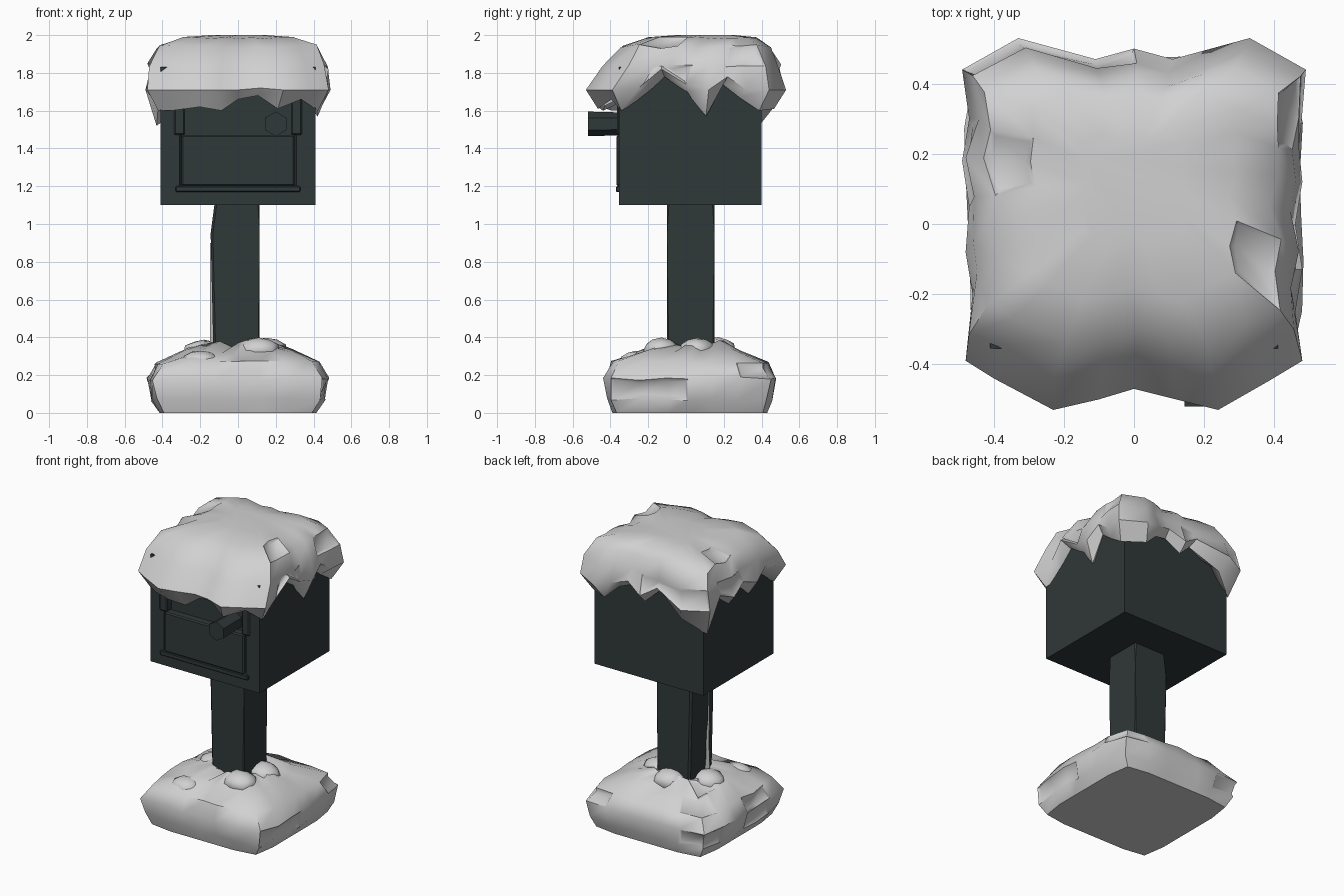
import bpy, bmesh, math, random
from mathutils import Vector

if "Cube" in bpy.data.objects:
    bpy.data.objects.remove(bpy.data.objects["Cube"], do_unlink=True)
rng = random.Random(4)


def material(name, colour):
    mat = bpy.data.materials.new(name)
    mat.use_nodes = True
    mat.diffuse_color = (*colour, 1)
    mat.node_tree.nodes["Principled BSDF"].inputs["Base Color"].default_value = (*colour, 1)
    return mat


snow = material("snow grey", (0.64, 0.64, 0.64))
slate = material("dark slate", (0.03, 0.04, 0.04))


def finish(bm, name, mat, angle=30):
    bmesh.ops.recalc_face_normals(bm, faces=bm.faces)
    mesh = bpy.data.meshes.new(name)
    bm.to_mesh(mesh)
    bm.free()
    obj = bpy.data.objects.new(name, mesh)
    bpy.context.collection.objects.link(obj)
    mesh.materials.append(mat)
    bpy.ops.object.select_all(action='DESELECT')
    obj.select_set(True)
    bpy.context.view_layer.objects.active = obj
    bpy.ops.object.shade_smooth_by_angle(angle=math.radians(angle))
    return obj


def loft(rings):
    """Skin a stack of equal-sized rings and close both ends."""
    bm = bmesh.new()
    loops = [[bm.verts.new(p) for p in ring] for ring in rings]
    count = len(loops[0])
    for low, high in zip(loops, loops[1:]):
        for i in range(count):
            j = (i + 1) % count
            bm.faces.new((low[i], low[j], high[j], high[i]))
    bm.faces.new(loops[0][::-1])
    bm.faces.new(loops[-1])
    return bm


def gouge(bm, amount, low, high):
    """Press a few long shallow gouges into the snow between two heights."""
    bmesh.ops.recalc_face_normals(bm, faces=bm.faces)
    faces = [f for f in bm.faces if len(f.verts) == 4
             and low < f.calc_center_median().z < high]
    for start in rng.sample(range(len(faces) - 2), amount):
        run = [f for f in faces[start:start + rng.choice((2, 3))] if f.is_valid]
        bmesh.ops.inset_region(bm, faces=run, thickness=0.02, depth=-0.012)


def box(name, mat, lo, hi, bevel=0.008):
    bm = bmesh.new()
    bmesh.ops.create_cube(bm, size=1)
    lo, hi = Vector(lo), Vector(hi)
    for v in bm.verts:
        v.co = Vector([(lo[k] + hi[k]) / 2 + v.co[k] * (hi[k] - lo[k]) for k in range(3)])
    bmesh.ops.bevel(bm, geom=bm.edges[:], offset=bevel, segments=1, affect='EDGES')
    return finish(bm, name, mat)


# Mailbox body with a stepped opening in the front
body_bm = bmesh.new()
bmesh.ops.create_cube(body_bm, size=1)
for v in body_bm.verts:
    v.co = (v.co.x * 0.82, 0.022 + v.co.y * 0.755, 1.465 + v.co.z * 0.73)
front = min(body_bm.faces, key=lambda f: f.calc_center_median().y)
bmesh.ops.inset_region(body_bm, faces=[front], thickness=0.1, use_even_offset=True)
bmesh.ops.inset_region(body_bm, faces=[front], thickness=0.015, depth=-0.04)
finish(body_bm, "mailbox_body", slate)

# Front door panel, sill and slot
box("door_panel", slate, (-0.3, -0.368, 1.2), (0.3, -0.3, 1.47))
box("door_sill", slate, (-0.33, -0.37, 1.17), (0.33, -0.33, 1.2), 0.004)
for side, label in ((-1, "right"), (1, "left")):
    inner, outer = sorted((side * 0.28, side * 0.34))
    box(label + "_slot_cheek", slate, (inner, -0.365, 1.47), (outer, -0.31, 1.7))

# Short six-sided peg beside the slot
peg = bmesh.new()
bmesh.ops.create_cone(peg, cap_ends=True, segments=6, radius1=0.065, radius2=0.06, depth=0.2)
for v in peg.verts:
    v.co = (0.2 + v.co.x, -0.42 + v.co.z, 1.53 + v.co.y)
finish(peg, "flag_peg", slate)

# Post, tapering slightly to one side
post = []
for z, left, right in ((0.1, -0.125, 0.115), (0.95, -0.145, 0.115), (1.14, -0.12, 0.115)):
    post.append([(left, -0.1, z), (right, -0.1, z), (right, 0.15, z), (left, 0.15, z)])
post_bm = loft(post)
upright = [e for e in post_bm.edges if abs(e.verts[0].co.z - e.verts[1].co.z) > 0.1]
bmesh.ops.bevel(post_bm, geom=upright, offset=0.012, segments=1, affect='EDGES')
finish(post_bm, "post", slate)

# Sliver of snow clinging to the side of the post
sliver = [[(-0.12, -0.04 - w, z), (x, -0.04, z), (-0.12, -0.04 + w, z)]
          for z, w, x in ((0.3, 0.05, -0.15), (0.5, 0.03, -0.147),
                          (0.62, 0.04, -0.147), (0.9, 0.01, -0.148))]
finish(loft(sliver), "post_snow", snow)

# Snow cap outline: x, y and the height of the ragged hem
rim = [(-.48, -.39, 1.6), (-.4, -.44, 1.6), (-.23, -.53, 1.62), (-.1, -.5, 1.6),
       (0, -.47, 1.66), (.12, -.5, 1.68), (.24, -.53, 1.61), (.38, -.45, 1.66),
       (.48, -.39, 1.6), (.46, -.25, 1.68), (.48, -.13, 1.78), (.46, 0, 1.7),
       (.48, .12, 1.57), (.47, .22, 1.74), (.48, .32, 1.67), (.49, .44, 1.6),
       (.33, .53, 1.61), (.22, .5, 1.7), (.11, .47, 1.73), (0, .5, 1.65),
       (-.11, .47, 1.74), (-.33, .53, 1.62), (-.49, .44, 1.52), (-.47, .3, 1.72),
       (-.49, .18, 1.64), (-.47, .05, 1.72), (-.48, -.08, 1.62), (-.46, -.2, 1.73)]


def cap_ring(scale_x, scale_y, shift, height, wobble):
    return [(x * scale_x + rng.uniform(-wobble, wobble),
             y * scale_y + shift + rng.uniform(-wobble, wobble),
             height(h) + rng.uniform(-wobble, wobble)) for x, y, h in rim]


cap = loft([
    cap_ring(0.7, 0.65, 0.02, lambda h: 1.79, 0),
    cap_ring(0.82, 0.79, 0.02, lambda h: h + 0.03, 0),
    cap_ring(0.88, 0.88, 0, lambda h: h, 0),
    cap_ring(1, 1, 0, lambda h: max(1.71, h + 0.04), 0),
    cap_ring(0.96, 0.87, 0.03, lambda h: 1.84, 0.012),
    cap_ring(0.86, 0.74, 0.05, lambda h: 1.94, 0.01),
    cap_ring(0.6, 0.56, 0.08, lambda h: 1.985, 0.005),
    cap_ring(0.3, 0.3, 0.1, lambda h: 2, 0)])
gouge(cap, 6, 1.77, 1.98)
finish(cap, "snow_cap", snow, 50)


# Snow drift around the foot of the post
def drift_ring(width, depth, shift, z, wobble, power=12, count=24):
    ring = []
    for i in range(count):
        a = math.tau * i / count
        c, s = math.cos(a), math.sin(a)
        r = (abs(c) ** power + abs(s) ** power) ** (-1 / power)
        ring.append((c * r * width + rng.uniform(-wobble, wobble),
                     shift + s * r * depth + rng.uniform(-wobble, wobble),
                     max(0, z + rng.uniform(-wobble, wobble))))
    return ring


drift = loft([
    drift_ring(0.415, 0.41, 0.02, 0, 0),
    drift_ring(0.455, 0.435, 0.02, 0.07, 0.01),
    drift_ring(0.475, 0.45, 0.02, 0.18, 0.01),
    drift_ring(0.43, 0.41, 0.02, 0.265, 0.012, 8),
    drift_ring(0.29, 0.26, 0.02, 0.32, 0.02, 5),
    drift_ring(0.17, 0.16, 0.03, 0.365, 0.02, 3),
    drift_ring(0.1, 0.1, 0.03, 0.34, 0)])
gouge(drift, 7, 0.05, 0.34)
finish(drift, "snow_drift", snow, 50)

# Loose lumps heaped against the post and the drift edge
for label, x, y, z, size in (("front", 0.11, -0.13, 0.33, 0.08), ("left", 0.15, 0.06, 0.33, 0.08),
                             ("right", -0.18, 0.02, 0.32, 0.08), ("back", 0, 0.17, 0.33, 0.08),
                             ("corner", -0.2, -0.27, 0.27, 0.07)):
    lump = bmesh.new()
    bmesh.ops.create_icosphere(lump, subdivisions=2, radius=size)
    for v in lump.verts:
        v.co = Vector((x, y, z)) + Vector((v.co.x * 1.4, v.co.y * 1.2, v.co.z * 0.85)) * rng.uniform(0.93, 1.07)
    finish(lump, label + "_snow_lump", snow, 50)
